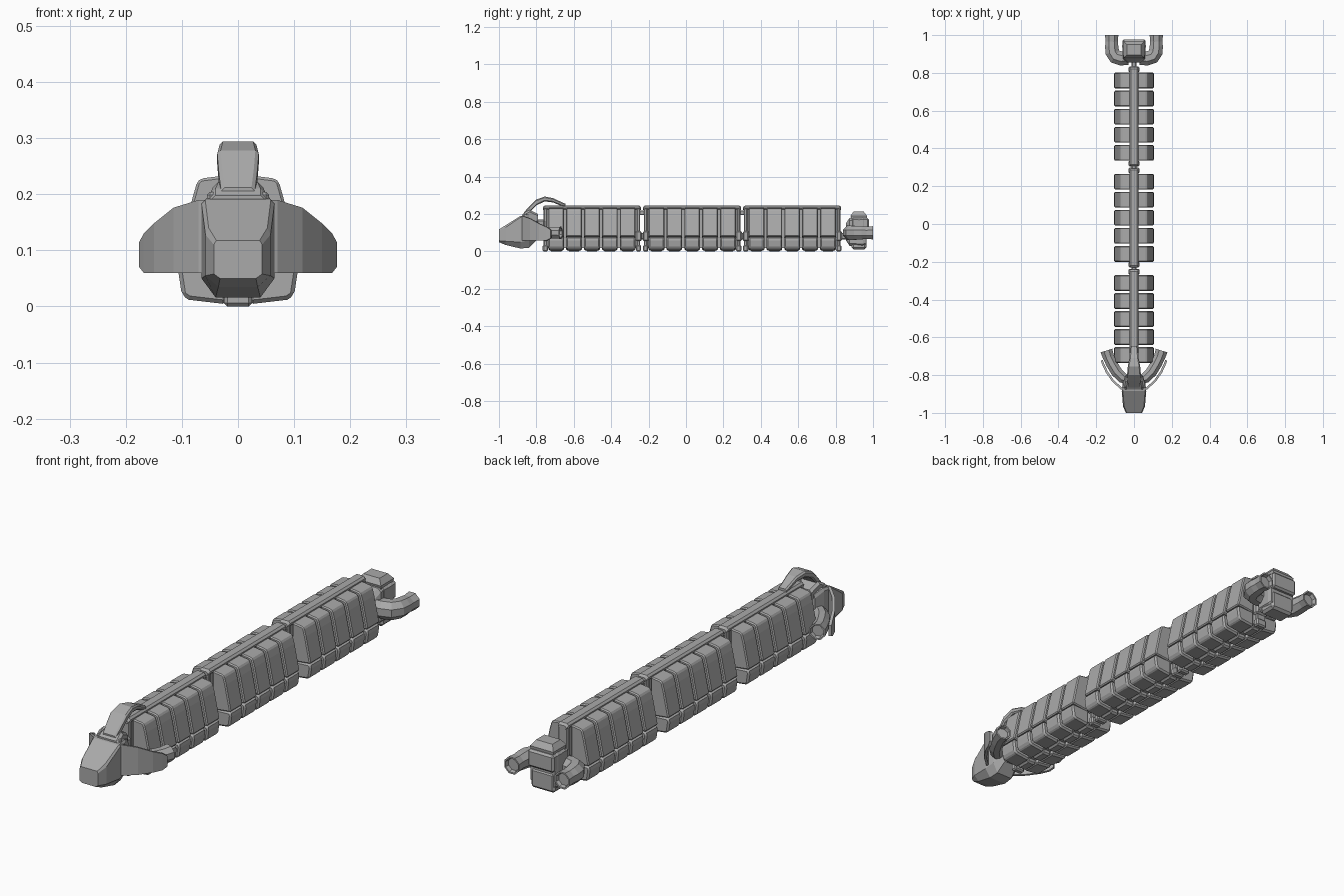
import bpy, bmesh, math
from mathutils import Vector

if "Cube" in bpy.data.objects:
    bpy.data.objects.remove(bpy.data.objects["Cube"])

# One dark grey paint for the whole ship
hull = bpy.data.materials.new("dark_hull")
hull.diffuse_color = (.4, .4, .4, 1)
hull.use_nodes = True
hull.node_tree.nodes["Principled BSDF"].inputs["Base Color"].default_value = hull.diffuse_color


def finish(name, bm, bevel=0.0, mirror=False):
    bmesh.ops.recalc_face_normals(bm, faces=bm.faces)
    me = bpy.data.meshes.new(name)
    bm.to_mesh(me)
    bm.free()
    me.materials.append(hull)
    ob = bpy.data.objects.new(name, me)
    bpy.context.collection.objects.link(ob)
    if bevel:
        m = ob.modifiers.new("bevel", 'BEVEL')
        m.width, m.segments, m.limit_method = bevel, 1, 'ANGLE'
    if mirror:
        m = ob.modifiers.new("mirror", 'MIRROR')
        m.use_mirror_merge = False
    return ob


def loft(name, rings, bevel=0.0, mirror=False):
    """Skin a list of equal-length point rings and cap both ends."""
    bm = bmesh.new()
    vs = [[bm.verts.new(p) for p in r] for r in rings]
    n = len(vs[0])
    for a, b in zip(vs, vs[1:]):
        for i in range(n):
            j = (i + 1) % n
            bm.faces.new((a[i], a[j], b[j], b[i]))
    bm.faces.new(vs[0])
    bm.faces.new(vs[-1])
    return finish(name, bm, bevel, mirror)


def box(name, x0, x1, y0, y1, z0, z1, bevel=0.0, mirror=False):
    ring = lambda y: [(x0, y, z0), (x1, y, z0), (x1, y, z1), (x0, y, z1)]
    return loft(name, [ring(y0), ring(y1)], bevel, mirror)


def prism(name, profile, y0, y1, bevel=0.0, mirror=False):
    return loft(name, [[(x, y, z) for x, z in profile] for y in (y0, y1)], bevel, mirror)


def octo(y, w, z0, z1, c):
    """Chamfered rectangle in the xz plane."""
    return [(-w + c, y, z0), (w - c, y, z0), (w, y, z0 + c), (w, y, z1 - c),
            (w - c, y, z1), (-w + c, y, z1), (-w, y, z1 - c), (-w, y, z0 + c)]


def pipe(name, path, radii):
    """Eight-sided exhaust pipe in a level plane with a hollow end."""
    pts = [Vector(p) for p in path]
    rings = []
    for i, p in enumerate(pts):
        t = (pts[min(i + 1, len(pts) - 1)] - pts[max(i - 1, 0)]).normalized()
        s = Vector((t.y, -t.x, 0))
        rings.append((p, t, s, radii[i]))
    p, t, s, r = rings[-1]
    rings += [(p, t, s, r * 0.82), (p - t * 0.015, t, s, r * 0.7)]
    out = []
    for p, t, s, r in rings:
        angs = [math.pi / 8 + k * math.pi / 4 for k in range(8)]
        out.append([p + s * r * math.cos(a) + Vector((0, 0, r * math.sin(a))) for a in angs])
    return loft(name, out, mirror=True)


# Three cargo segments: leaning containers on a central spine frame
upper = [(.02, .07), (.105, .08), (.082, .19), (.073, .222), (.066, .228), (.02, .234)]
lower = [(.02, .004), (.088, .012), (.1, .02), (.107, .066), (.1, .078), (.02, .074)]
for g, cy in enumerate((-.503, .033, .568)):
    for k in range(5):
        y = cy + (k - 2) * .0955
        prism(f"container_{g}_{k}", upper, y - .042, y + .042, .009, True)
        prism(f"container_foot_{g}_{k}", lower, y - .042, y + .042, .009, True)
        box(f"floor_rib_{g}_{k}", -.022, .022, y - .034, y + .034, .001, .035, .007)
    box(f"spine_web_{g}", -.018, .018, cy - .245, cy + .245, .02, .23)
    loft(f"top_rail_{g}", [octo(cy + y, w, .222, z, .008) for y, w, z in
                          ((-.262, .02, .238), (-.252, .024, .246), (.252, .024, .246), (.262, .02, .238))])
    for s in (-1, 1):
        py = cy + s * .249
        box(f"end_post_{g}_{s}", -.022, .022, py - .009, py + .009, .005, .235, .004)
        box(f"low_coupling_{g}_{s}", -.025, .025, py - .014, py + .014, 0, .035, .006)
        box(f"mid_coupling_{g}_{s}", -.03, .03, py - .015, py + .017, .055, .11, .007)

# Links between the segments and to head and tail
for y in (-.765, -.235, .3, .84):
    box("link", -.014, .014, y - .045, y + .045, .065, .1, .005)
for y in (-.235, .3):
    box("upper_link", -.012, .012, y - .025, y + .025, .195, .22, .004)


# Head: nose, hood and chin
def head_ring(y, w, wc, z0, zl, zm, z1):
    return [(-wc, y, z0), (wc, y, z0), (w, y, zl), (w, y, zm), (w * .9, y, z1),
            (-w * .9, y, z1), (-w, y, zm), (-w, y, zl)]


loft("head", [head_ring(-1, .043, .032, .05, .058, .11, .118),
              head_ring(-.965, .058, .035, .035, .055, .128, .14),
              head_ring(-.885, .065, .04, .016, .05, .183, .19),
              head_ring(-.84, .06, .038, .02, .06, .185, .196),
              head_ring(-.80, .045, .03, .06, .08, .165, .18)])

# Collar behind the hood
loft("collar", [octo(y, w, z0, z1, .01) for y, w, z0, z1 in
                ((-.875, .05, .16, .198), (-.86, .05, .17, .21), (-.835, .045, .17, .222), (-.79, .036, .15, .2))])
box("collar_band", -.055, .055, -.868, -.85, .185, .204, .005)
box("neck", -.03, .03, -.81, -.755, .06, .17, .008)

# Arched arm reaching back over the first segment
arm = ((-.865, .185, .212, .030), (-.835, .21, .243, .034), (-.80, .247, .278, .037), (-.755, .268, .294, .033),
       (-.71, .262, .285, .025), (-.665, .243, .264, .021), (-.645, .238, .256, .02))
loft("top_arm", [octo(y, w, a, b, .006) for y, a, b, w in arm])

# Swept side shields
shield = ((.045, -.885, .06, .19), (.07, -.875, .06, .19), (.115, -.835, .06, .176),
          (.15, -.785, .06, .148), (.168, -.745, .06, .13), (.176, -.725, .07, .115))
loft("side_shield", [[(x, y, a), (x, y, b), (x - .01, y + .006, b), (x - .01, y + .006, a)]
                     for x, y, a, b in shield], mirror=True)

# Front exhaust pipes, tucked behind the shields
pipe("front_pipe", [(.03, -.825, .1), (.06, -.815, .1), (.092, -.783, .1), (.117, -.742, .1),
                    (.135, -.705, .1), (.146, -.67, .1)], [.027, .03, .032, .032, .032, .035])

# Tail block with stacked rear housings
loft("tail_core", [octo(y, w, a, b, .014) for y, w, a, b in
                   ((.855, .04, .06, .15), (.875, .058, .03, .18), (.945, .063, .025, .185), (.96, .058, .03, .18))])
box("rear_upper_housing", -.061, .061, .885, .978, .105, .178, .008)
box("rear_lower_housing", -.056, .056, .885, .965, .012, .096, .01)
cap = ((.17, .052, .885, .965), (.19, .055, .88, .968), (.213, .038, .895, .95))
loft("tail_cap", [[(-w, a, z), (w, a, z), (w, b, z), (-w, b, z)] for z, w, a, b in cap])

# Rear exhaust pipes
pipe("rear_pipe", [(.03, .877, .1), (.07, .877, .1), (.1, .886, .1), (.115, .91, .1),
                   (.118, .94, .1), (.118, .965, .1), (.118, 1.0, .1)],
     [.038, .041, .041, .04, .038, .035, .038])
